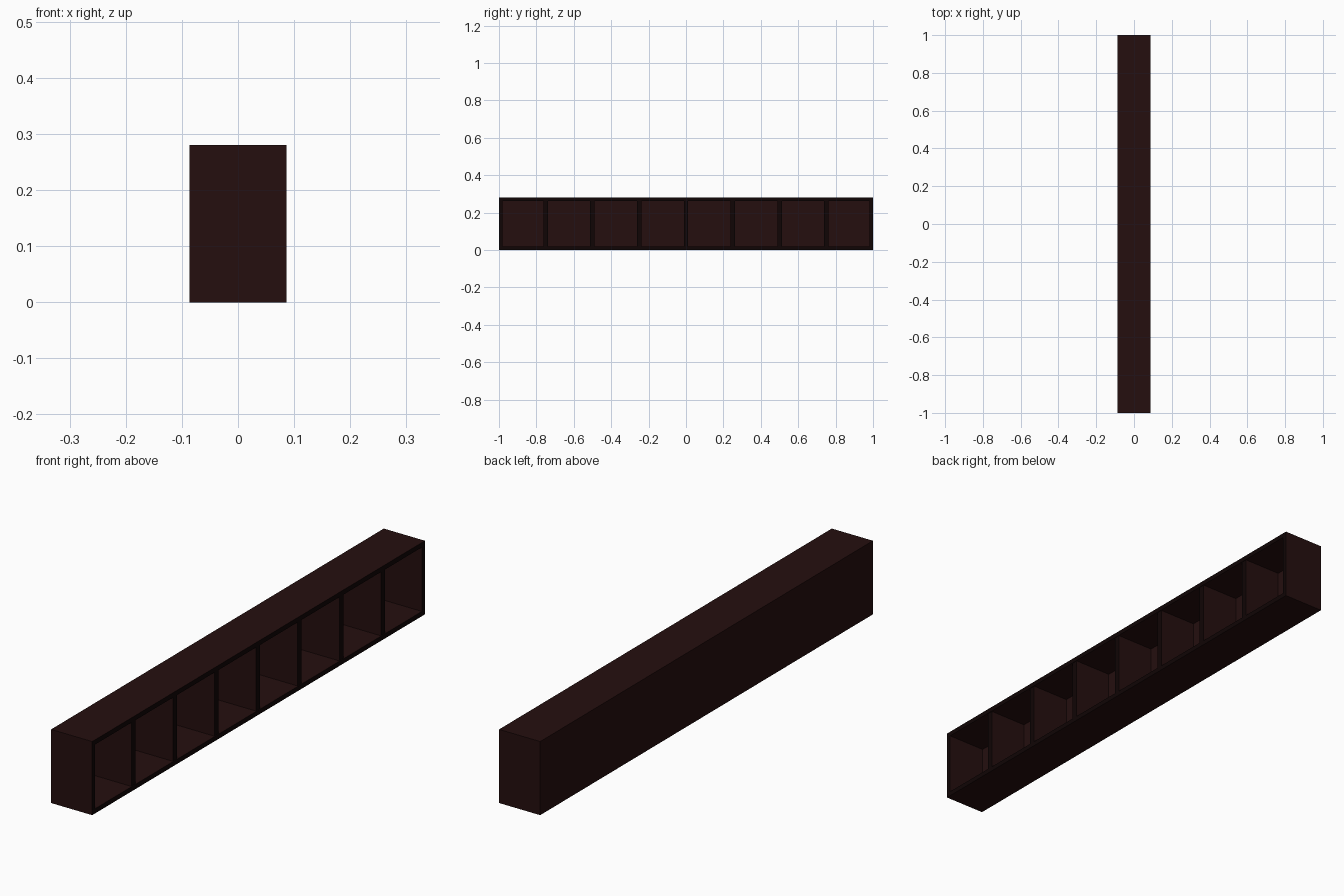
import bpy

if "Cube" in bpy.data.objects:
    bpy.data.objects.remove(bpy.data.objects["Cube"])

def material(name, col):
    m = bpy.data.materials.new(name)
    m.diffuse_color = (*col, 1)
    m.use_nodes = True
    m.node_tree.nodes["Principled BSDF"].inputs["Base Color"].default_value = m.diffuse_color
    return m

wood = material("dark_brown_wood", (0.018, 0.0045, 0.0045))
trim = material("blackish_edge", (0.005, 0.0015, 0.0015))

W, H, T = 0.173, 0.28, 0.018   # depth, height, board thickness

def board(name, lo, hi, edge=True):
    bpy.ops.mesh.primitive_cube_add(size=1, location=[(a + b) / 2 for a, b in zip(lo, hi)])
    o = bpy.context.object
    o.name = name
    o.scale = [b - a for a, b in zip(lo, hi)]
    bpy.ops.object.transform_apply(location=False, rotation=False, scale=True)
    o.data.materials.append(wood)
    o.data.materials.append(trim)
    # dark edging on the open side
    for p in o.data.polygons:
        if edge and p.normal.x > 0.9:
            p.material_index = 1
    return o

x0, x1 = -W / 2, W / 2
# outer case
board("bottom_board", (x0, -1, 0), (x1, 1, T))
board("top_board", (x0, -1, H - T), (x1, 1, H))
board("front_end", (x0, -1, T), (x1, -1 + T, H - T))
board("back_end", (x0, 1 - T, T), (x1, 1, H - T))
board("rear_panel", (x0, -1 + T, T), (x0 + 0.012, 1 - T, H - T), edge=False)

# seven dividers make eight cubbies
for i in range(1, 8):
    y = -1 + i * 0.25
    board(f"divider_{i}", (x0 + 0.012, y - 0.012, T), (x1 - 0.002, y + 0.012, H - T))
